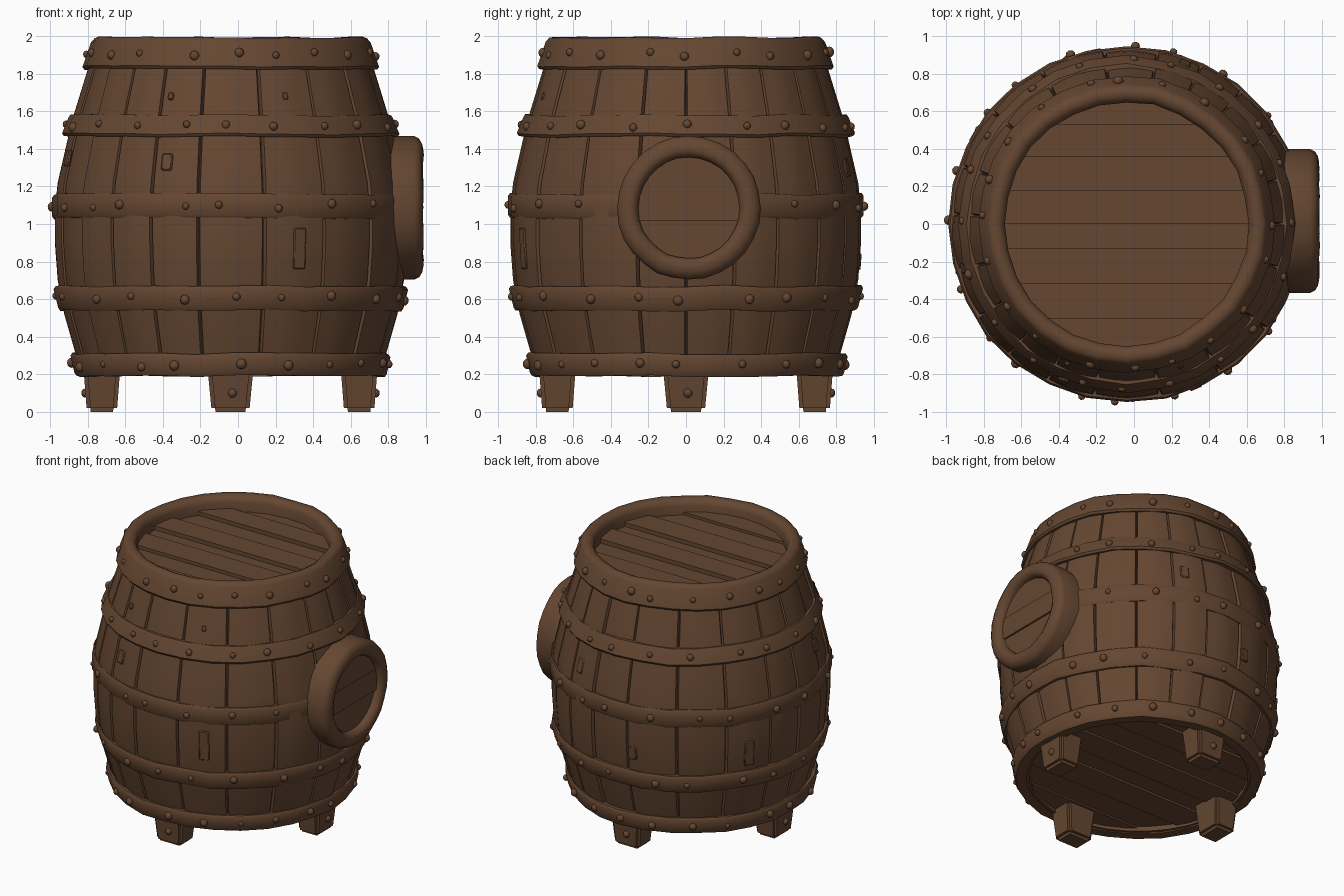
import bpy, bmesh, math, random
from mathutils import Matrix, Vector

random.seed(4)
if "Cube" in bpy.data.objects:
    bpy.data.objects.remove(bpy.data.objects["Cube"])

wood = bpy.data.materials.new("brown_wood")
wood.use_nodes = True
colour = (0.13, 0.062, 0.031, 1)
wood.diffuse_color = colour
bsdf = wood.node_tree.nodes["Principled BSDF"]
bsdf.inputs["Base Color"].default_value = colour
bsdf.inputs["Roughness"].default_value = 0.8

CX = -0.04  # barrel axis
AXIS = Matrix.Translation((CX, 0, 0))


def finish(name, bm, matrix=AXIS, angle=40):
    bmesh.ops.recalc_face_normals(bm, faces=bm.faces[:])
    mesh = bpy.data.meshes.new(name)
    bm.to_mesh(mesh)
    bm.free()
    mesh.transform(matrix)
    mesh.materials.append(wood)
    ob = bpy.data.objects.new(name, mesh)
    bpy.context.collection.objects.link(ob)
    bpy.ops.object.select_all(action='DESELECT')
    ob.select_set(True)
    bpy.context.view_layer.objects.active = ob
    bpy.ops.object.shade_smooth_by_angle(angle=math.radians(angle))
    return ob


def lathe(name, profile, sides, matrix=AXIS, wobble=0.0, angle=50):
    """Closed profile of (radius, height) spun into a ring."""
    bm = bmesh.new()
    rings = []
    for i in range(sides):
        a = math.tau * i / sides
        dr, dz = random.uniform(-wobble, wobble), random.uniform(-wobble, wobble)
        rings.append([bm.verts.new(((r + dr) * math.cos(a), (r + dr) * math.sin(a), z + dz))
                      for r, z in profile])
    n = len(profile)
    for i in range(sides):
        p, q = rings[i], rings[(i + 1) % sides]
        for j in range(n):
            k = (j + 1) % n
            bm.faces.new((p[j], q[j], q[k], p[k]))
    return finish(name, bm, matrix, angle)


def plank_disc(name, radius, edges, z, thick, step, matrix=AXIS):
    """Round board made of parallel planks at slightly different heights."""
    bm = bmesh.new()
    for i, (y0, y1) in enumerate(zip(edges, edges[1:])):
        ys = [y0 + (y1 - y0) * t / 4 for t in range(5)]
        right = [(math.sqrt(max(radius ** 2 - y * y, 0.0004)), y) for y in ys]
        outline = right + [(-x, y) for x, y in reversed(right)]
        top = z + (step if i % 2 else 0) + random.uniform(-0.3, 0.3) * step
        face = bm.faces.new([bm.verts.new((x, y, top)) for x, y in outline])
        new = bmesh.ops.extrude_face_region(bm, geom=[face])["geom"]
        bmesh.ops.translate(bm, verts=[v for v in new if isinstance(v, bmesh.types.BMVert)],
                            vec=(0, 0, -thick))
        bm.faces.new([bm.verts.new((x, y, top)) for x, y in outline]) if not face.is_valid else None
    return finish(name, bm, matrix, 30)


# Barrel outline, used by the staves and everything nailed to them
OUTLINE = [(0.80, 0.20), (0.83, 0.31), (0.89, 0.52), (0.925, 0.70), (0.94, 0.90), (0.94, 1.08),
           (0.925, 1.22), (0.87, 1.46), (0.84, 1.58), (0.76, 1.84), (0.73, 1.92)]


def body_radius(z):
    for (r0, z0), (r1, z1) in zip(OUTLINE, OUTLINE[1:]):
        if z <= z1:
            return r0 + (r1 - r0) * (z - z0) / (z1 - z0)
    return OUTLINE[-1][0]


# Staves: domed strips with narrow grooves between them
bm = bmesh.new()
widths = [random.uniform(0.8, 1.25) for _ in range(20)]
start = 0.0
for w in widths:
    span = math.tau * w / sum(widths)
    lift = random.uniform(-0.012, 0.004)
    columns = []
    for t, dip in ((0, -0.03), (0.03, -0.004), (0.27, 0), (0.5, 0.003),
                   (0.73, 0), (0.97, -0.004), (1, -0.03)):
        a = start + span * t
        columns.append([bm.verts.new(((r + lift + dip) * math.cos(a),
                                      (r + lift + dip) * math.sin(a), z)) for r, z in OUTLINE])
    for c, d in zip(columns, columns[1:]):
        for j in range(len(OUTLINE) - 1):
            bm.faces.new((c[j], d[j], d[j + 1], c[j + 1]))
    start += span
finish("barrel_staves", bm)

# Inner lining behind the grooves
lathe("barrel_lining", [(r - 0.03, z) for r, z in OUTLINE] + [(0.66, 1.92), (0.74, 0.20)], 32)

# Hoops: low z, high z, low radius, high radius
HOOPS = {"bottom_hoop": (0.19, 0.31, 0.835, 0.855), "lower_hoop": (0.54, 0.67, 0.915, 0.94),
         "middle_hoop": (1.03, 1.16, 0.95, 0.95), "upper_hoop": (1.465, 1.58, 0.895, 0.86)}
for name, (z0, z1, r0, r1) in HOOPS.items():
    lathe(name, [(r0 - 0.08, z0), (r0 - 0.01, z0), (r0, z0 + 0.015), (r1, z1 - 0.015),
                 (r1 - 0.01, z1), (r1 - 0.08, z1)], 28, wobble=0.006)

# Rounded top rim
lathe("top_rim", [(0.65, 1.84), (0.65, 1.95), (0.665, 1.98), (0.69, 1.993), (0.725, 1.993),
                  (0.745, 1.97), (0.79, 1.84), (0.78, 1.825), (0.72, 1.825)], 28, wobble=0.005)
HOOPS["top_rim"] = (1.84, 1.97, 0.79, 0.745)

# Lid and floor boards
boards = [-0.68, -0.5, -0.32, -0.13, 0, 0.18, 0.36, 0.53, 0.68]
plank_disc("lid", 0.68, boards, 1.90, 0.05, -0.02)
plank_disc("floor", 0.78, [y * 1.14 for y in boards], 0.27, 0.05, 0.012)

# Studs around each hoop
for name, (z0, z1, r0, r1) in HOOPS.items():
    bm = bmesh.new()
    count = 20
    for i in range(count):
        a = math.tau * (i + random.uniform(-0.22, 0.22)) / count - math.pi / 2
        if name == "middle_hoop" and math.cos(a) > 0.91:
            continue
        t = random.uniform(0.4, 0.6)
        r = r0 + (r1 - r0) * t
        s = random.uniform(0.019, 0.029)
        place = (Matrix.Translation((r * math.cos(a), r * math.sin(a), z0 + (z1 - z0) * t))
                 @ Matrix.Rotation(a, 4, 'Z') @ Matrix.Diagonal((0.9, 1, 1, 1)))
        bmesh.ops.create_uvsphere(bm, u_segments=8, v_segments=6, radius=s, matrix=place)
    finish(name + "_studs", bm, angle=60)

# Small knots and patches on the staves: angle, height, width, length
bm = bmesh.new()
for deg, z, w, h in ((-112, 1.33, 0.06, 0.09), (-67, 0.87, 0.07, 0.22), (-113, 1.68, 0.03, 0.04),
                     (-69, 1.68, 0.03, 0.04), (150, 0.8, 0.07, 0.18), (70, 1.3, 0.06, 0.1),
                     (100, 0.8, 0.06, 0.09), (-165, 1.35, 0.06, 0.09)):
    a = math.radians(deg)
    r = body_radius(z)
    slope = math.atan2(body_radius(z + 0.05) - body_radius(z - 0.05), 0.1)
    place = (Matrix.Translation((r * math.cos(a), r * math.sin(a), z)) @ Matrix.Rotation(a, 4, 'Z')
             @ Matrix.Rotation(slope, 4, 'Y') @ Matrix.Diagonal((0.02, w, h, 1)))
    new = bmesh.ops.create_cube(bm, size=1, matrix=place)["verts"]
    bmesh.ops.bevel(bm, geom=list({e for v in new for e in v.link_edges}), offset=0.006,
                    segments=1, affect='EDGES')
finish("stave_knots", bm)

# Four tapered feet with a stud on each
for i, side in enumerate(("left", "back", "right", "front")):
    bm = bmesh.new()
    verts = bmesh.ops.create_cube(bm, size=1)["verts"]
    for v in verts:
        top = v.co.z > 0
        v.co = Vector((0.685 + v.co.x * (0.20 if top else 0.16),
                       v.co.y * (0.25 if top else 0.20), 0.26 if top else 0))
    bmesh.ops.bevel(bm, geom=bm.edges[:], offset=0.02, segments=2, affect='EDGES')
    bmesh.ops.create_uvsphere(bm, u_segments=8, v_segments=6, radius=0.025,
                              matrix=Matrix.Translation((0.77, 0.01, 0.1)))
    finish(side + "_foot", bm, AXIS @ Matrix.Rotation(i * math.pi / 2, 4, 'Z'), 50)

# Round bung on the left side: ring and recessed boards
facing = (Matrix.Translation((0, 0.015, 1.085)) @ Matrix.Rotation(math.pi / 2, 4, 'Y')
          @ Matrix.Rotation(math.pi / 2, 4, 'Z'))
lathe("bung_ring", [(0.27, 0.80), (0.27, 0.95), (0.285, 0.975), (0.31, 0.987), (0.345, 0.98),
                    (0.37, 0.965), (0.383, 0.94), (0.383, 0.79)], 28, facing, 0.003)
plank_disc("bung_boards", 0.285, [-0.285, -0.07, 0.085, 0.285], 0.935, 0.06, 0.014, facing)
